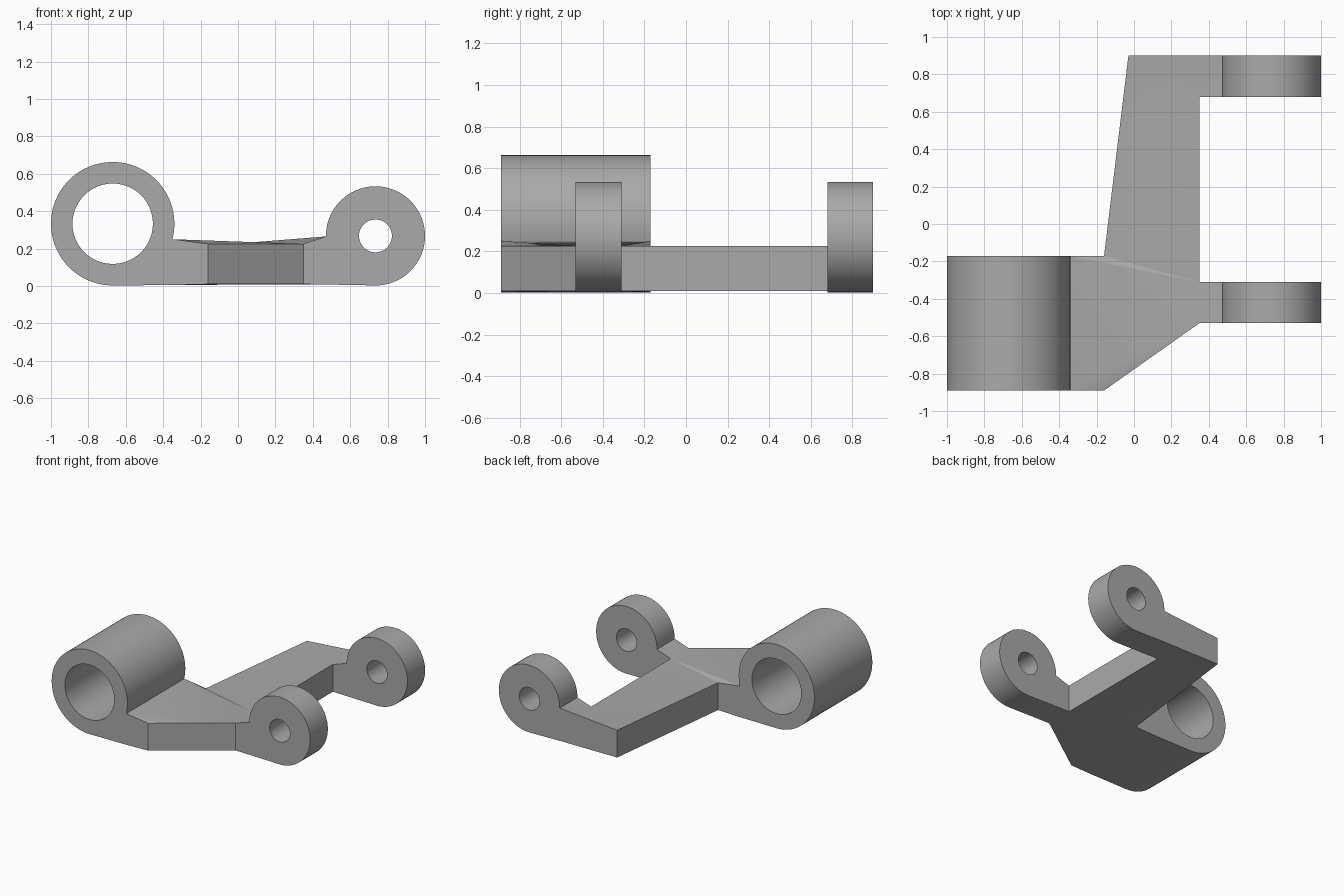
import bpy, bmesh
from math import sin, cos, pi, atan2, radians

cube = bpy.data.objects.get("Cube")
if cube:
    bpy.data.objects.remove(cube, do_unlink=True)

grey = bpy.data.materials.new("plain grey")
grey.use_nodes = True
colour = (0.4, 0.4, 0.4, 1)
grey.diffuse_color = colour
grey.node_tree.nodes["Principled BSDF"].inputs["Base Color"].default_value = colour

bm = bmesh.new()
SEG = 56


def add_eye(centre, radius, hole, root, y0, y1):
    """Pierced round eye with an open root that meets the plate."""
    cx, cz = centre
    rx, root_low, root_high = root
    start, end = atan2(root_high - cz, rx - cx), 1.5 * pi
    if cx > 0:
        start, end = start % (2 * pi), -pi / 2
    outer = [(rx, root_low), (rx, root_high)]
    for i in range(1, SEG + 1):
        a = start + (end - start) * i / SEG
        outer.append((cx + radius * cos(a), cz + radius * sin(a)))
    inner = [(cx + hole * cos(2 * pi * i / SEG), cz + hole * sin(2 * pi * i / SEG))
             for i in range(SEG)]
    caps = ([], [])
    for loop, skip in ((outer, 0), (inner, None)):
        rings = [[bm.verts.new((x, y, z)) for x, z in loop] for y in (y0, y1)]
        n = len(loop)
        for ring, cap in zip(rings, caps):
            cap += [bm.edges.new((ring[i], ring[(i + 1) % n])) for i in range(n)]
        for i in range(n):
            if i != skip:
                j = (i + 1) % n
                bm.faces.new((rings[0][i], rings[0][j], rings[1][j], rings[1][i]))
    for cap in caps:
        bmesh.ops.triangle_fill(bm, edges=cap, use_beauty=True, normal=(0, -1, 0))


# Large sleeve and the two small lugs
SLEEVE = (-0.35, 0.005, 0.25)
LUG = (0.47, 0.008, 0.265)
add_eye((-0.67, 0.333), 0.33, 0.215, SLEEVE, -0.89, -0.17)
for y0, y1 in ((-0.53, -0.31), (0.68, 0.90)):
    add_eye((0.735, 0.268), 0.265, 0.088, LUG, y0, y1)

# Connecting plate, outlined from the sleeve root round to the lugs
WEB = (0.01, 0.225)
outline = [
    (SLEEVE[0], -0.89), (-0.16, -0.89), (0.35, -0.53), (LUG[0], -0.53),
    (LUG[0], -0.31), (0.35, -0.31), (0.35, 0.68), (LUG[0], 0.68),
    (LUG[0], 0.90), (-0.03, 0.90), (-0.16, -0.17), (SLEEVE[0], -0.17)]
triangles = [(0, 1, 2), (0, 2, 5), (0, 5, 11), (11, 5, 10), (2, 3, 5),
             (3, 4, 5), (10, 5, 6), (10, 6, 9), (6, 7, 8), (6, 8, 9)]
heights = {SLEEVE[0]: SLEEVE[1:], LUG[0]: LUG[1:]}
low, high = [[bm.verts.new((x, y, heights.get(x, WEB)[k])) for x, y in outline]
             for k in (0, 1)]
for tri in triangles:
    bm.faces.new([high[i] for i in tri])
    bm.faces.new([low[i] for i in reversed(tri)])
for i in range(len(outline)):
    j = (i + 1) % len(outline)
    if (i, j) not in ((3, 4), (7, 8), (11, 0)):
        bm.faces.new((low[i], low[j], high[j], high[i]))

# Weld the eyes to the plate
bmesh.ops.remove_doubles(bm, verts=bm.verts[:], dist=0.0005)
bmesh.ops.recalc_face_normals(bm, faces=bm.faces[:])

mesh = bpy.data.meshes.new("hinge_bracket")
bm.to_mesh(mesh)
bm.free()
mesh.materials.append(grey)
bracket = bpy.data.objects.new("hinge_bracket", mesh)
bpy.context.collection.objects.link(bracket)
bpy.ops.object.select_all(action='DESELECT')
bracket.select_set(True)
bpy.context.view_layer.objects.active = bracket
bpy.ops.object.shade_smooth_by_angle(angle=radians(25))
